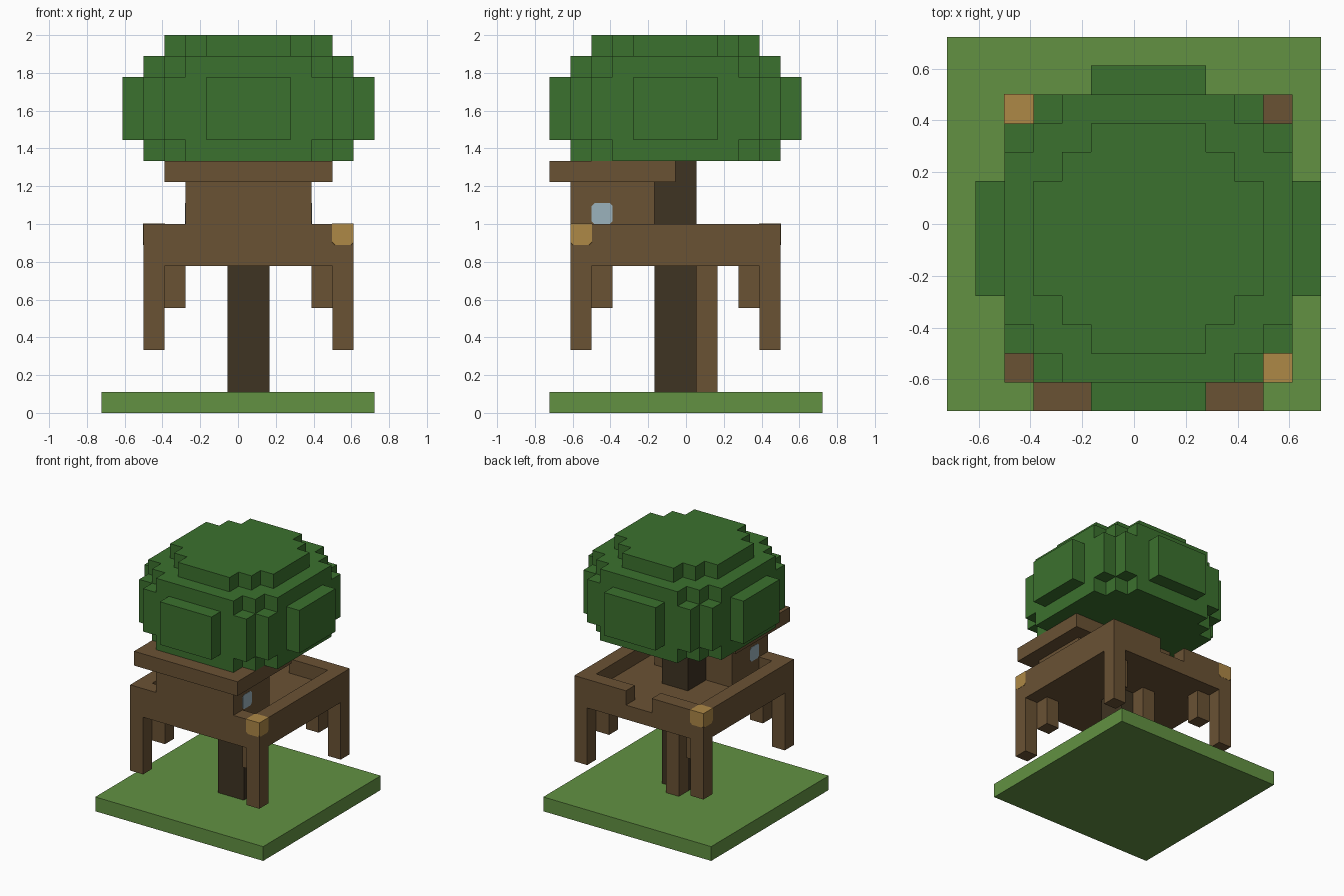
import bpy
import bmesh
from mathutils import Vector

default = bpy.data.objects.get("Cube")
if default:
    bpy.data.objects.remove(default, do_unlink=True)

U = 1 / 9      # edge of one block
HALF = 6.5     # half the base width in blocks


def material(name, rgb):
    linear = [((c / 255 + 0.055) / 1.055) ** 2.4 for c in rgb] + [1]
    mat = bpy.data.materials.new(name)
    mat.use_nodes = True
    mat.diffuse_color = linear
    shader = next(n for n in mat.node_tree.nodes if n.type == 'BSDF_PRINCIPLED')
    shader.inputs["Base Color"].default_value = linear
    return mat


GRASS = material("grass_green", (98, 145, 66))
LEAF = material("leaf_green", (59, 113, 46))
WOOD = material("plank_brown", (106, 82, 52))
BARK = material("bark_dark_brown", (63, 51, 34))
LAMP = material("lamp_gold", (174, 136, 70))
GLASS = material("window_blue", (155, 178, 188))


def finish(bm, name, mat):
    """Turn a block-space bmesh into an object."""
    bmesh.ops.recalc_face_normals(bm, faces=bm.faces)
    for v in bm.verts:
        v.co = Vector((v.co.x - HALF, v.co.y - HALF, v.co.z)) * U
    mesh = bpy.data.meshes.new(name)
    bm.to_mesh(mesh)
    bm.free()
    mesh.materials.append(mat)
    obj = bpy.data.objects.new(name, mesh)
    bpy.context.scene.collection.objects.link(obj)
    return obj


def box(name, mat, x, y, z, clip=None, cut=0.14):
    """Box from (min, max) ranges in blocks; clip chooses corners to cut."""
    bm = bmesh.new()
    bmesh.ops.create_cube(bm, size=1)
    for v in bm.verts:
        v.co = [r[0] + (c + 0.5) * (r[1] - r[0]) for r, c in zip((x, y, z), v.co)]
    if clip == "bottom":
        low = [v for v in bm.verts if v.co.z < sum(z) / 2]
        bmesh.ops.bevel(bm, geom=low, offset=cut, segments=1, affect='VERTICES')
    elif clip == "plate":
        short = [e for e in bm.edges
                 if abs(e.verts[0].co.x - e.verts[1].co.x) > 0.001]
        bmesh.ops.bevel(bm, geom=short, offset=cut, segments=1, affect='EDGES')
    return finish(bm, name, mat)


def leaf_layer(name, corner, z):
    """Extrude a stepped outline, mirrored from one corner around the crown."""
    cx, cy = 7, 6
    outline = []
    for sx, sy in ((1, 1), (-1, 1), (-1, -1), (1, -1)):
        pts = corner if sx * sy > 0 else corner[::-1]
        outline += [(cx + sx * a, cy + sy * b) for a, b in pts]
    bm = bmesh.new()
    face = bm.faces.new([bm.verts.new((a, b, z[0])) for a, b in outline])
    grown = bmesh.ops.extrude_face_region(bm, geom=[face])
    top = [g for g in grown["geom"] if isinstance(g, bmesh.types.BMVert)]
    bmesh.ops.translate(bm, verts=top, vec=(0, 0, z[1] - z[0]))
    return finish(bm, name, LEAF)


# Ground and tree
box("ground", GRASS, (0, 13), (0, 13), (0, 1))
box("trunk", BARK, (6, 8), (5, 7), (1, 12))
box("ladder_post", WOOD, (6, 7), (7, 8), (1, 7))

# Leaf crown
shoulder = [(5, 3), (4, 3), (4, 4), (3, 4), (3, 5)]
leaf_layer("crown_bottom", shoulder, (12, 13))
leaf_layer("crown_middle",
           [(6, 2), (5, 2), (5, 4), (4, 4), (4, 5), (2, 5), (2, 6)], (13, 16))
leaf_layer("crown_shoulder", shoulder, (16, 17))
leaf_layer("crown_top", [(4, 2), (3, 2), (3, 3), (2, 3), (2, 4)], (17, 18))

# Platform floor and railing, open at the back
box("platform_floor", WOOD, (2, 12), (1, 11), (7, 8))
rails = {
    "left_rail": ((11, 12), (1, 11)),
    "right_rail": ((2, 3), (1, 11)),
    "front_left_rail": ((10, 11), (1, 2)),
    "front_right_rail": ((3, 4), (1, 2)),
    "back_left_rail": ((8, 11), (10, 11)),
    "back_right_rail": ((3, 6), (10, 11)),
}
for name, (x, y) in rails.items():
    box(name, WOOD, x, y, (8, 9))

# Corner legs and the short braces inside them
for side, x, inner_x in (("left", 11, 10), ("right", 2, 3)):
    for end, y, inner_y in (("front", 1, 2), ("back", 10, 9)):
        box(f"{end}_{side}_leg", WOOD, (x, x + 1), (y, y + 1), (3, 7))
        box(f"{end}_{side}_brace", WOOD, (inner_x, inner_x + 1),
            (inner_y, inner_y + 1), (5, 7))

# Cabin, roof and side windows
box("cabin", WOOD, (4, 10), (1, 5), (8, 11))
box("roof", WOOD, (3, 11), (0, 6), (11, 12))
for side, x in (("left", 10), ("right", 4)):
    box(f"{side}_window", GLASS, (x - 0.02, x + 0.02), (2, 3), (9, 10), "plate")

# Lamps on two opposite corners
e = 0.015
for name, x, y in (("front_lamp", 11, 1), ("back_lamp", 2, 10)):
    box(name, LAMP, (x - e, x + 1 + e), (y - e, y + 1 + e), (8, 9 + e), "bottom")
